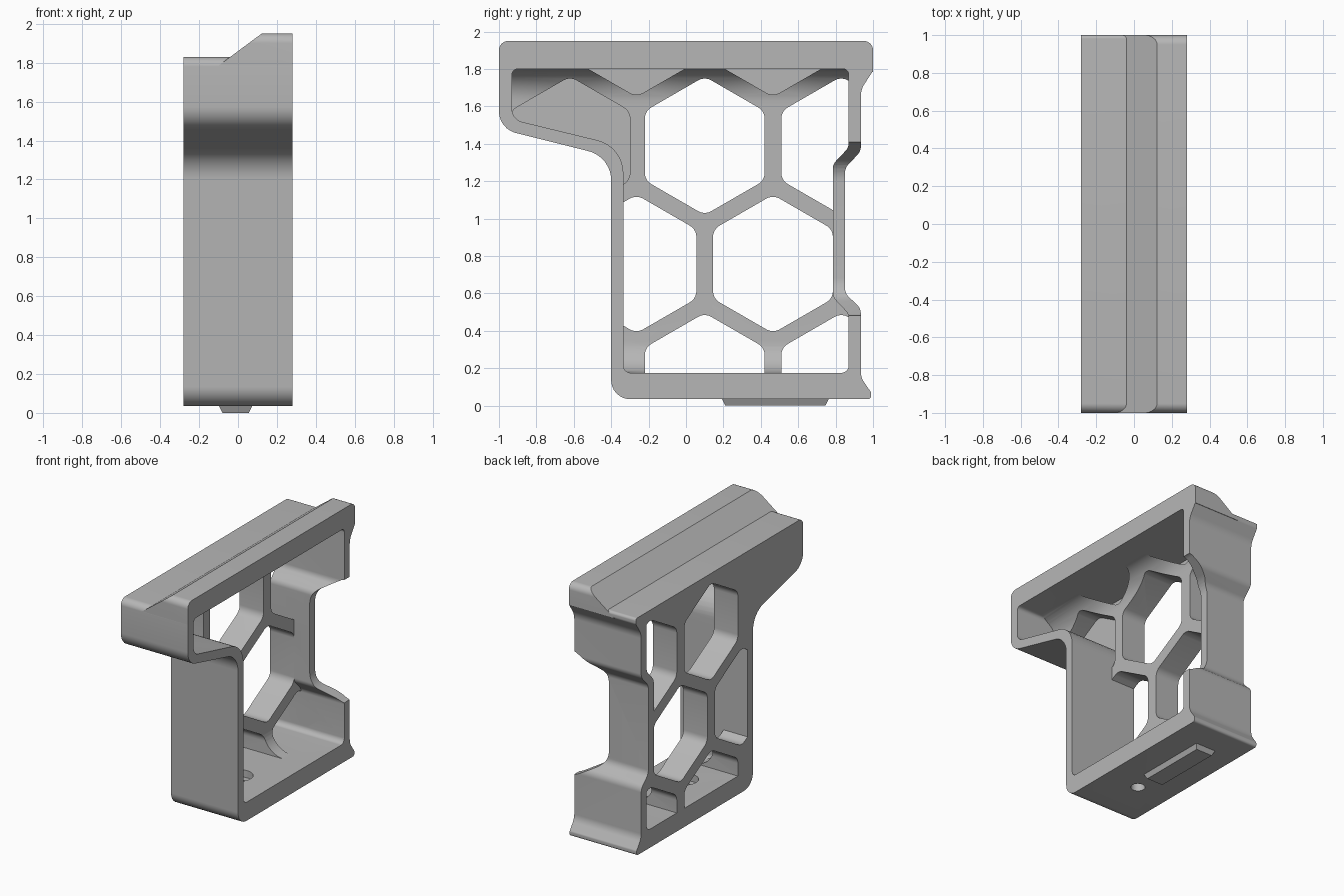
import bpy
from math import pi, cos, sin, tan
from mathutils import Vector

old = bpy.data.objects.get("Cube")
if old:
    bpy.data.objects.remove(old, do_unlink=True)

grey = bpy.data.materials.new("plain_grey")
grey.use_nodes = True
colour = (0.47, 0.47, 0.47, 1)
grey.diffuse_color = colour
grey.node_tree.nodes["Principled BSDF"].inputs["Base Color"].default_value = colour


def rounded(points, steps=8):
    """Round the corners of a polygon given as (u, v, radius)."""
    out, n = [], len(points)
    for i, (u, v, r) in enumerate(points):
        p = Vector((u, v))
        if r == 0:
            out.append(p)
            continue
        a = Vector(points[i - 1][:2]) - p
        b = Vector(points[(i + 1) % n][:2]) - p
        a_dir, b_dir = a.normalized(), b.normalized()
        half = a.angle(b) / 2
        reach = min(r / tan(half), a.length * 0.48, b.length * 0.48)
        radius = reach * tan(half)
        centre = p + (a_dir + b_dir).normalized() * (reach / cos(half))
        s, e = p + a_dir * reach - centre, p + b_dir * reach - centre
        for k in range(steps + 1):
            t = k / steps
            out.append(centre + (s * (1 - t) + e * t).normalized() * radius)
    return out


def prism(name, outline, low, high, axis="x"):
    """Extrude an outline along x (outline is y, z), y (x, z) or z (x, y)."""
    def place(p, t):
        return {"x": (t, p[0], p[1]), "y": (p[0], t, p[1]), "z": (p[0], p[1], t)}[axis]
    n = len(outline)
    verts = [place(p, t) for t in (low, high) for p in outline]
    faces = [tuple(range(n))[::-1], tuple(range(n, 2 * n))]
    faces += [(i, (i + 1) % n, n + (i + 1) % n, n + i) for i in range(n)]
    mesh = bpy.data.meshes.new(name)
    mesh.from_pydata(verts, [], faces)
    mesh.materials.append(grey)
    obj = bpy.data.objects.new(name, mesh)
    bpy.context.collection.objects.link(obj)
    # Make normals point outwards
    bpy.ops.object.select_all(action="DESELECT")
    bpy.context.view_layer.objects.active = obj
    obj.select_set(True)
    bpy.ops.object.mode_set(mode="EDIT")
    bpy.ops.mesh.select_all(action="SELECT")
    bpy.ops.mesh.normals_make_consistent(inside=False)
    bpy.ops.object.mode_set(mode="OBJECT")
    return obj


def combine(target, tool, operation):
    mod = target.modifiers.new("combine", "BOOLEAN")
    mod.object, mod.operation, mod.solver = tool, operation, "EXACT"
    bpy.context.view_layer.objects.active = target
    bpy.ops.object.modifier_apply(modifier=mod.name)
    bpy.data.objects.remove(tool, do_unlink=True)


def circle(x, y, r, n=32):
    return [(x + r * cos(2 * pi * i / n), y + r * sin(2 * pi * i / n)) for i in range(n)]


# Side outlines of the shell and its hollow
outer = rounded([
    (-1, 1.83, 0.05), (-1, 1.48, 0.12), (-0.4, 1.33, 0.16), (-0.4, 0.035, 0.1),
    (0.99, 0.035, 0.02), (0.99, 0.07, 0.02), (0.935, 0.15, 0.1), (0.935, 0.52, 0.07),
    (0.85, 0.6, 0.07), (0.85, 1.27, 0.07), (0.935, 1.36, 0.07), (0.935, 1.69, 0.12),
    (1, 1.79, 0.03), (1, 1.83, 0.03)])
inner = rounded([
    (-0.93, 1.8, 0.03), (-0.93, 1.53, 0.07), (-0.335, 1.385, 0.18), (-0.335, 0.175, 0.04),
    (0.87, 0.175, 0.04), (0.87, 0.49, 0.06), (0.785, 0.58, 0.06), (0.785, 1.29, 0.06),
    (0.87, 1.38, 0.06), (0.87, 1.8, 0.03)])
side = 0.28
web = -0.08

body = prism("bracket_body", outer, -side, side)

# Raised rail on top, its inner flank leaning with height
rail = prism("rail", rounded([(-1, 1.785, 0), (1, 1.785, 0), (1, 1.95, 0.05),
                              (-1, 1.95, 0.05)]), -side, side)
for v in rail.data.vertices:
    if v.co.x < 0:
        v.co.x = -0.04 + (v.co.z - 1.83) * 1.35
combine(body, rail, "UNION")

# Hollow open towards the left side
combine(body, prism("hollow", inner, web, 0.5), "DIFFERENCE")

# Concave fillets between the web and the top and bottom walls
R = 0.17
for z, sign, y0, y1 in ((1.8, -1, -0.96, 0.9), (0.175, 1, -0.365, 0.9)):
    arc = [(web + R - R * sin(t * pi / 20), z + sign * (R - R * cos(t * pi / 20)))
           for t in range(11)]
    section = [(web - 0.03, z + sign * R), (web - 0.03, z - sign * 0.02),
               (web + R, z - sign * 0.02)] + arc[:1] + arc[1:]
    combine(body, prism("fillet", section, y0, y1, "y"), "UNION")

# Honeycomb openings, trimmed to the hollow; some are blind pockets
pitch, size = 0.73, 0.37
for y, z, blind in ((0.1, 0, False), (0.83, 0, False),
                    (-0.265, 1, False), (0.465, 1, False),
                    (-0.62, 2, True), (0.1, 2, False), (0.83, 2, False),
                    (-0.265, 3, True), (0.465, 3, True)):
    height = 0.125 + z * pitch * 0.866
    hexagon = rounded([(y + size * sin(k * pi / 3), height + size * cos(k * pi / 3), 0.07)
                       for k in range(6)], 5)
    cutter = prism("opening", hexagon, -0.2 if blind else -0.4, 0.4)
    combine(cutter, prism("trim", inner, -0.6, 0.6), "INTERSECT")
    combine(body, cutter, "DIFFERENCE")

# Finger notch across the back wall
notch = rounded([(0.5, 1.42, 0), (0.27, 1.41, 0.1), (0.05, 1.28, 0.14), (0.05, 0.6, 0.14),
                 (0.27, 0.48, 0.1), (0.5, 0.47, 0)])
combine(body, prism("notch", notch, 0.7, 1.2, "y"), "DIFFERENCE")

# Counterbored screw hole in the floor
combine(body, prism("screw_hole", circle(-0.01, 0.03, 0.05), -0.1, 0.3, "z"), "DIFFERENCE")
combine(body, prism("counterbore", circle(-0.01, 0.03, 0.095), 0.12, 0.4, "z"), "DIFFERENCE")

# Tapered locating pad under the floor
pad = prism("bottom_pad", [(-0.1, 0.19), (0.075, 0.19), (0.075, 0.765), (-0.1, 0.765)],
            0, 0.04, "z")
for v in pad.data.vertices:
    if v.co.z < 0.01:
        v.co.x += 0.02 if v.co.x < 0 else -0.02
        v.co.y += 0.02 if v.co.y < 0.4 else -0.02

# Smooth the curved surfaces, keep the crisp edges
bpy.ops.object.select_all(action="DESELECT")
body.select_set(True)
bpy.context.view_layer.objects.active = body
bpy.ops.object.shade_smooth_by_angle(angle=pi / 6)
